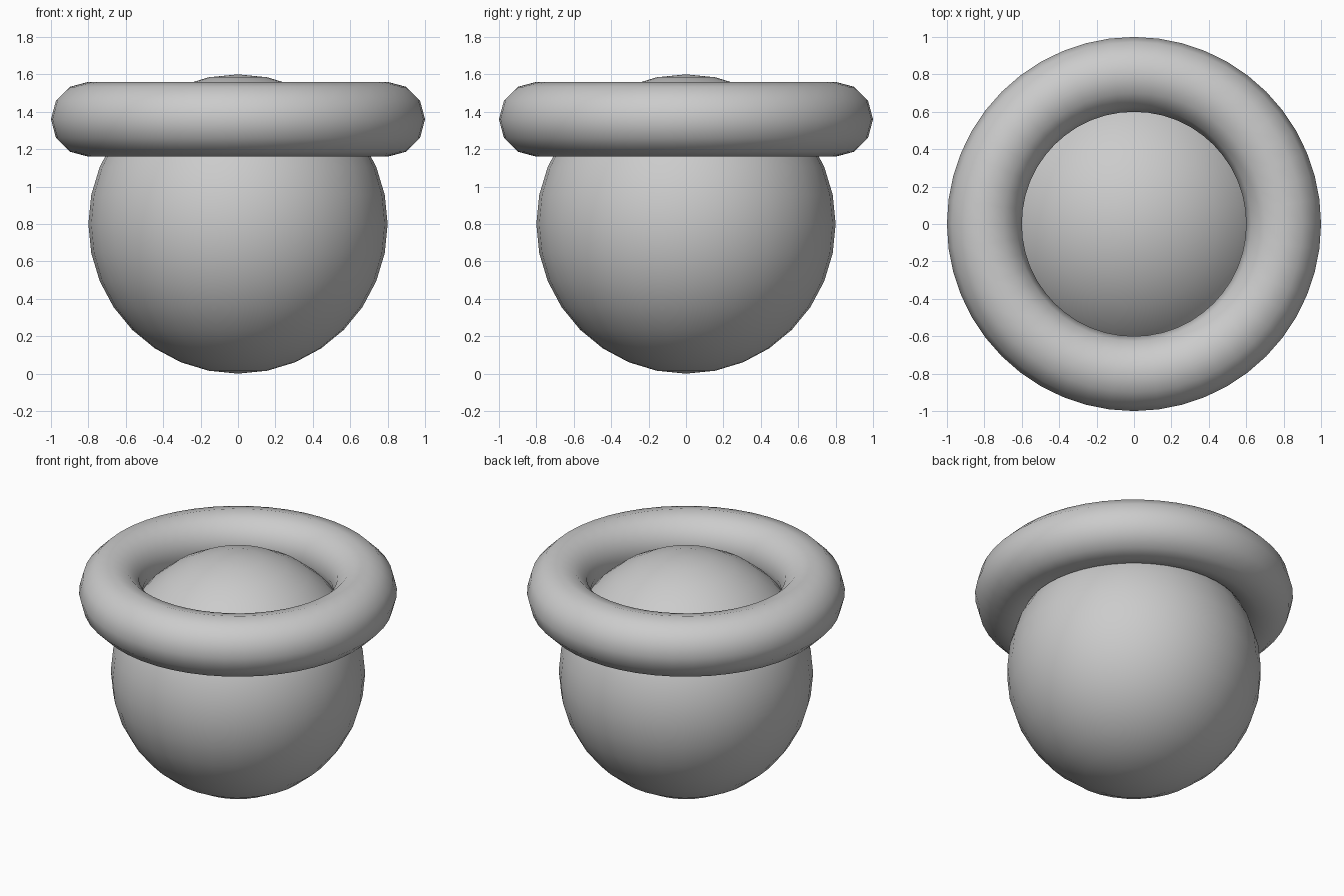
import bpy

if "Cube" in bpy.data.objects:
    bpy.data.objects.remove(bpy.data.objects["Cube"])

# Round body standing on the ground
bpy.ops.mesh.primitive_uv_sphere_add(segments=32, ring_count=16, radius=0.8, location=(0, 0, 0.8))
body = bpy.context.object
body.name = "body_sphere"
bpy.ops.object.shade_smooth()

# Ring resting around the top of the body
bpy.ops.mesh.primitive_torus_add(major_segments=48, minor_segments=12,
                                 major_radius=0.8, minor_radius=0.2,
                                 location=(0, 0, 1.36))
ring = bpy.context.object
ring.name = "rim_ring"
bpy.ops.object.shade_smooth()
